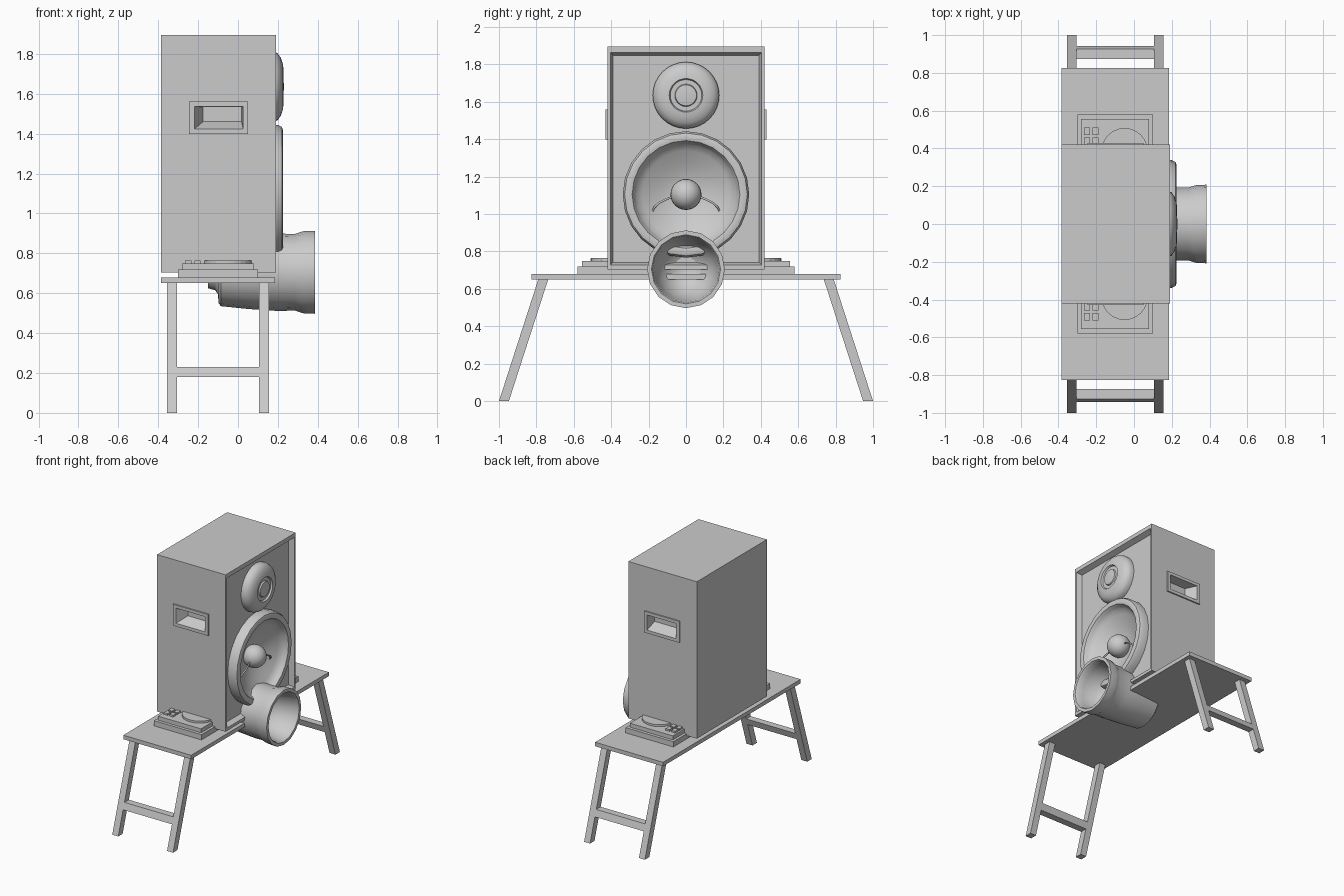
import bpy, bmesh, math

if "Cube" in bpy.data.objects:
    bpy.data.objects.remove(bpy.data.objects["Cube"])


def mesh_object(name, verts, faces, smooth=False):
    me = bpy.data.meshes.new(name)
    me.from_pydata(verts, [], faces)
    bm = bmesh.new()
    bm.from_mesh(me)
    bmesh.ops.remove_doubles(bm, verts=bm.verts, dist=1e-5)
    bmesh.ops.recalc_face_normals(bm, faces=bm.faces)
    bm.to_mesh(me)
    bm.free()
    ob = bpy.data.objects.new(name, me)
    bpy.context.collection.objects.link(ob)
    if smooth:
        bpy.ops.object.select_all(action='DESELECT')
        ob.select_set(True)
        bpy.context.view_layer.objects.active = ob
        bpy.ops.object.shade_smooth_by_angle(angle=math.radians(40))
    return ob


def loft(name, a, b):
    """Solid between two four-point loops."""
    sides = [(i, (i + 1) % 4, 4 + (i + 1) % 4, 4 + i) for i in range(4)]
    return mesh_object(name, a + b, [(3, 2, 1, 0), (4, 5, 6, 7)] + sides)


def rect_x(x, y, z0, z1):
    return [(x, -y, z0), (x, y, z0), (x, y, z1), (x, -y, z1)]


def rect_y(y, x0, x1, z0, z1):
    return [(x0, y, z0), (x1, y, z0), (x1, y, z1), (x0, y, z1)]


def box(name, x0, x1, y0, y1, z0, z1):
    return loft(name, rect_y(y0, x0, x1, z0, z1), rect_y(y1, x0, x1, z0, z1))


def lathe_x(name, profile, z, n):
    """Revolve (x, radius) points round a horizontal x axis at height z."""
    verts, faces, m = [], [], len(profile)
    for i in range(n):
        t = 2 * math.pi * i / n
        verts += [(x, r * math.sin(t), z + r * math.cos(t)) for x, r in profile]
    for i in range(n):
        a, b = i * m, (i + 1) % n * m
        faces += [(a + k, a + k + 1, b + k + 1, b + k) for k in range(m - 1)]
    return mesh_object(name, verts, faces, True)


def cut(ob, cutter):
    mod = ob.modifiers.new("cut", 'BOOLEAN')
    mod.operation = 'DIFFERENCE'
    mod.solver = 'EXACT'
    mod.object = cutter
    cutter.hide_render = True
    bpy.context.view_layer.objects.active = ob
    bpy.ops.object.modifier_apply(modifier=mod.name)
    bpy.data.objects.remove(cutter)


# Bench top
box("bench_top", -0.385, 0.185, -0.825, 0.825, 0.65, 0.68)


def slanted(name, x0, x1, z0, z1, s, thick=0.053):
    def ring(z):
        y = 1.0 - 0.323 * z
        return [(x0, s * y, z), (x1, s * y, z),
                (x1, s * (y - thick), z), (x0, s * (y - thick), z)]
    loft(name, ring(z0), ring(z1))


# Splayed legs and stretchers at both ends
for s, side in ((-1, "front"), (1, "back")):
    slanted(side + "_leg_left", -0.355, -0.305, 0, 0.65, s)
    slanted(side + "_leg_right", 0.105, 0.155, 0, 0.65, s)
    slanted(side + "_stretcher", -0.305, 0.105, 0.18, 0.23, s)

# Speaker cabinet with recessed baffle and woofer opening
cabinet = box("cabinet", -0.385, 0.19, -0.42, 0.42, 0.705, 1.895)
cut(cabinet, loft("baffle_cutter", rect_x(0.15, 0.39, 0.742, 1.848),
                  rect_x(0.20, 0.408, 0.724, 1.868)))
cut(cabinet, lathe_x("woofer_cutter", [(0.06, 0), (0.06, 0.30), (0.25, 0.30), (0.25, 0)], 1.105, 24))

# Side handles: raised surround and tapered pocket
for s, side in ((-1, "front"), (1, "back")):
    surround = box(side + "_handle_surround", -0.245, 0.05, s * 0.415, s * 0.43, 1.398, 1.56)

    def pocket():
        return loft("pocket_cutter", rect_y(s * 0.435, -0.222, 0.026, 1.42, 1.537),
                    rect_y(s * 0.35, -0.175, 0.018, 1.46, 1.533))
    cut(surround, pocket())
    cut(cabinet, pocket())

# Tweeter: rounded body with a ringed centre
lathe_x("tweeter", [(0.145, 0), (0.145, 0.178), (0.175, 0.178), (0.198, 0.168), (0.215, 0.145),
                    (0.225, 0.115), (0.228, 0.09), (0.216, 0.084), (0.216, 0.06),
                    (0.226, 0.056), (0.229, 0.03), (0.23, 0)], 1.635, 32)

# Woofer: rim, surround and cone
lathe_x("woofer", [(0.145, 0.338), (0.20, 0.338), (0.22, 0.328), (0.226, 0.31), (0.222, 0.288),
                   (0.20, 0.275), (0.185, 0.268), (0.165, 0.235), (0.13, 0.17), (0.11, 0.12),
                   (0.095, 0.07), (0.09, 0)], 1.105, 24)
cap = [(0.14 + 0.083 * math.cos(t), 0.083 * math.sin(t))
       for t in (math.pi * k / 12 for k in range(13))]
lathe_x("woofer_dust_cap", cap, 1.105, 24)

# Woofer lead wires
for s, side in ((-1, "front"), (1, "back")):
    cu = bpy.data.curves.new(side + "_woofer_lead", 'CURVE')
    cu.dimensions = '3D'
    cu.bevel_depth = 0.006
    cu.bevel_resolution = 1
    sp = cu.splines.new('POLY')
    pts = [(0.15, 0.075, 1.09), (0.16, 0.105, 1.08), (0.165, 0.145, 1.06),
           (0.155, 0.17, 1.035), (0.135, 0.182, 1.01)]
    sp.points.add(len(pts) - 1)
    for p, (x, y, z) in zip(sp.points, pts):
        p.co = (x, s * y, z, 1)
    bpy.context.collection.objects.link(bpy.data.objects.new(side + "_woofer_lead", cu))

# Flared horn running back under the cabinet
lathe_x("horn", [(0.13, 0), (0.14, 0.05), (0.175, 0.105), (0.24, 0.15), (0.33, 0.172),
                 (0.375, 0.178), (0.385, 0.185), (0.385, 0.208), (0.335, 0.207), (0.315, 0.202),
                 (0.285, 0.192), (0.2, 0.194), (0.05, 0.184), (-0.085, 0.17), (-0.098, 0.155),
                 (-0.1, 0.11), (-0.115, 0.09), (-0.15, 0.08), (-0.155, 0)], 0.705, 16)

# Turntables at both sides of the cabinet
for s, side in ((-1, "front"), (1, "back")):
    box(side + "_deck_base", -0.30, 0.10, s * 0.19, s * 0.58, 0.68, 0.72)
    box(side + "_deck_plate", -0.28, 0.08, s * 0.21, s * 0.557, 0.72, 0.75)
    bpy.ops.mesh.primitive_cylinder_add(vertices=24, radius=0.123, depth=0.015,
                                        location=(-0.05, s * 0.385, 0.7575))
    bpy.context.object.name = side + "_platter"
    for i, x in enumerate((-0.25, -0.203)):
        for j, y in enumerate((0.437, 0.49)):
            box(f"{side}_button_{i}{j}", x - 0.016, x + 0.016,
                s * (y - 0.02), s * (y + 0.02), 0.75, 0.763)
